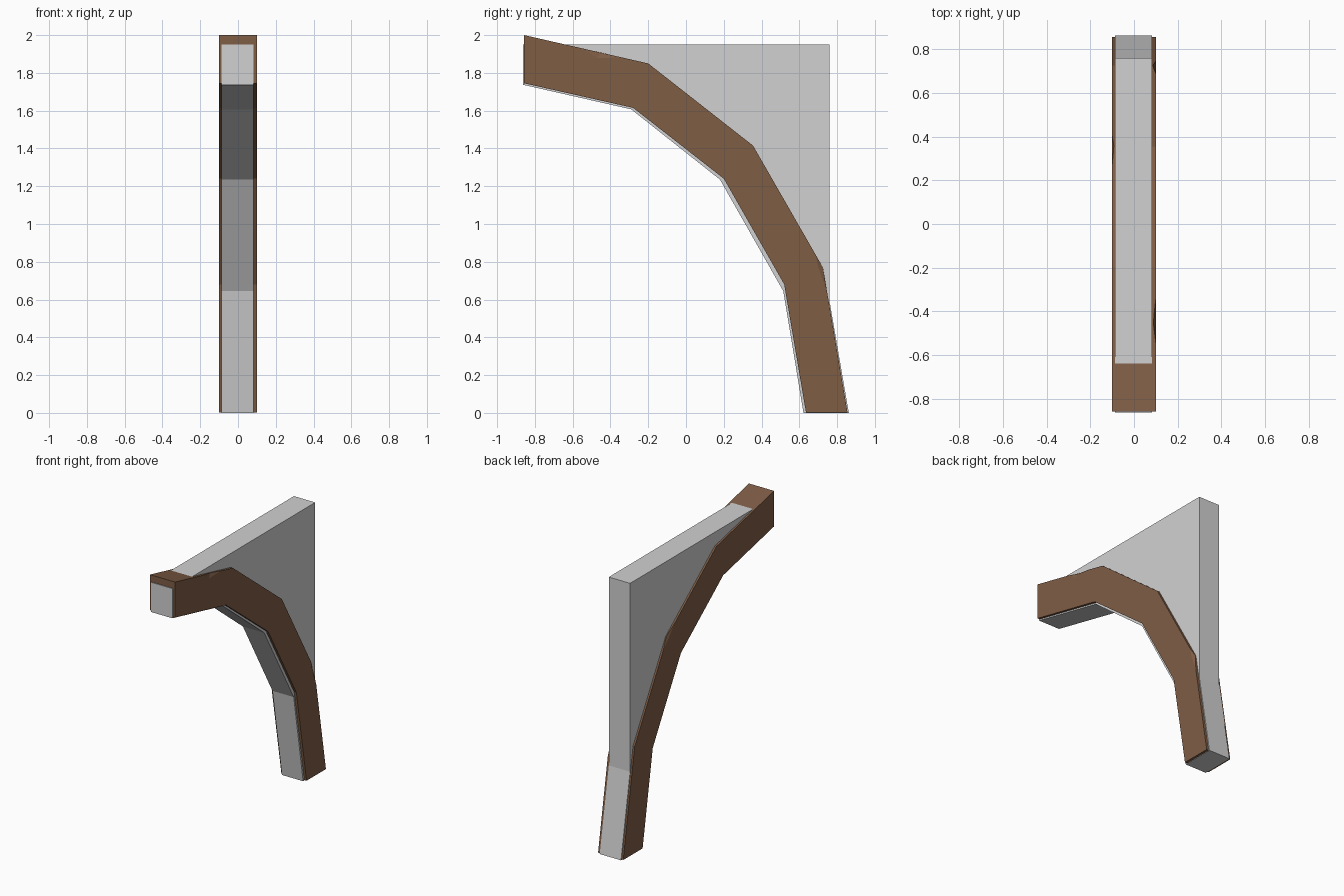
import bpy, bmesh
from mathutils import Vector

if "Cube" in bpy.data.objects:
    bpy.data.objects.remove(bpy.data.objects["Cube"])


def material(name, rgb):
    m = bpy.data.materials.new(name)
    m.diffuse_color = (*rgb, 1)
    m.use_nodes = True
    m.node_tree.nodes["Principled BSDF"].inputs["Base Color"].default_value = m.diffuse_color
    return m


def add_object(name, bm, mat=None):
    bmesh.ops.recalc_face_normals(bm, faces=bm.faces)
    me = bpy.data.meshes.new(name)
    bm.to_mesh(me)
    bm.free()
    ob = bpy.data.objects.new(name, me)
    bpy.context.collection.objects.link(ob)
    if mat:
        me.materials.append(mat)
    return ob


def slab(name, profile, x0, x1, mat):
    """Extrude a (y, z) outline from x0 to x1."""
    bm = bmesh.new()
    face = bm.faces.new([bm.verts.new((x0, y, z)) for y, z in profile])
    ext = bmesh.ops.extrude_face_region(bm, geom=[face])
    verts = [v for v in ext["geom"] if isinstance(v, bmesh.types.BMVert)]
    bmesh.ops.translate(bm, vec=(x1 - x0, 0, 0), verts=verts)
    return add_object(name, bm, mat)


def chip(target, points):
    """Knock a small convex splinter out of an edge."""
    bm = bmesh.new()
    for p in points:
        bm.verts.new(p)
    bmesh.ops.convex_hull(bm, input=bm.verts)
    cutter = add_object("chip_cutter", bm)
    cutter.hide_render = True
    mod = target.modifiers.new("chip", "BOOLEAN")
    mod.operation = "DIFFERENCE"
    mod.solver = "EXACT"
    mod.object = cutter
    bpy.context.view_layer.objects.active = target
    bpy.ops.object.modifier_apply(modifier=mod.name)
    bpy.data.objects.remove(cutter)


wood = material("brown wood", (0.21, 0.109, 0.06))
plaster = material("grey plaster", (0.64, 0.64, 0.64))

# Curved timber brace
beam = slab("timber_brace", [
    (-0.857, 2.0), (-0.2, 1.85), (0.355, 1.415), (0.725, 0.77), (0.855, 0.003),
    (0.635, 0.003), (0.52, 0.68), (0.2, 1.24), (-0.28, 1.615), (-0.857, 1.745)],
    -0.1, 0.1, wood)

# Worn edges
chip(beam, [(0.1, -0.55, 1.932), (0.1, -0.33, 1.882), (0.1, -0.47, 1.878),
            (0.088, -0.45, 1.906), (0.13, -0.45, 1.96)])
chip(beam, [(0.1, 0.685, 0.845), (0.1, 0.745, 0.65), (0.1, 0.70, 0.77),
            (0.086, 0.725, 0.77), (0.13, 0.78, 0.8)])
chip(beam, [(-0.1, 0.26, 1.492), (-0.1, 0.41, 1.322), (-0.1, 0.34, 1.40),
            (-0.092, 0.355, 1.415), (-0.13, 0.40, 1.45)])

# Wall core filling the corner and running inside the brace
slab("wall_infill", [
    (-0.862, 1.95), (0.759, 1.95), (0.759, 0.597), (0.862, 0.0),
    (0.622, 0.0), (0.515, 0.645), (0.18, 1.235), (-0.29, 1.607), (-0.862, 1.737)],
    -0.087, 0.082, plaster)
